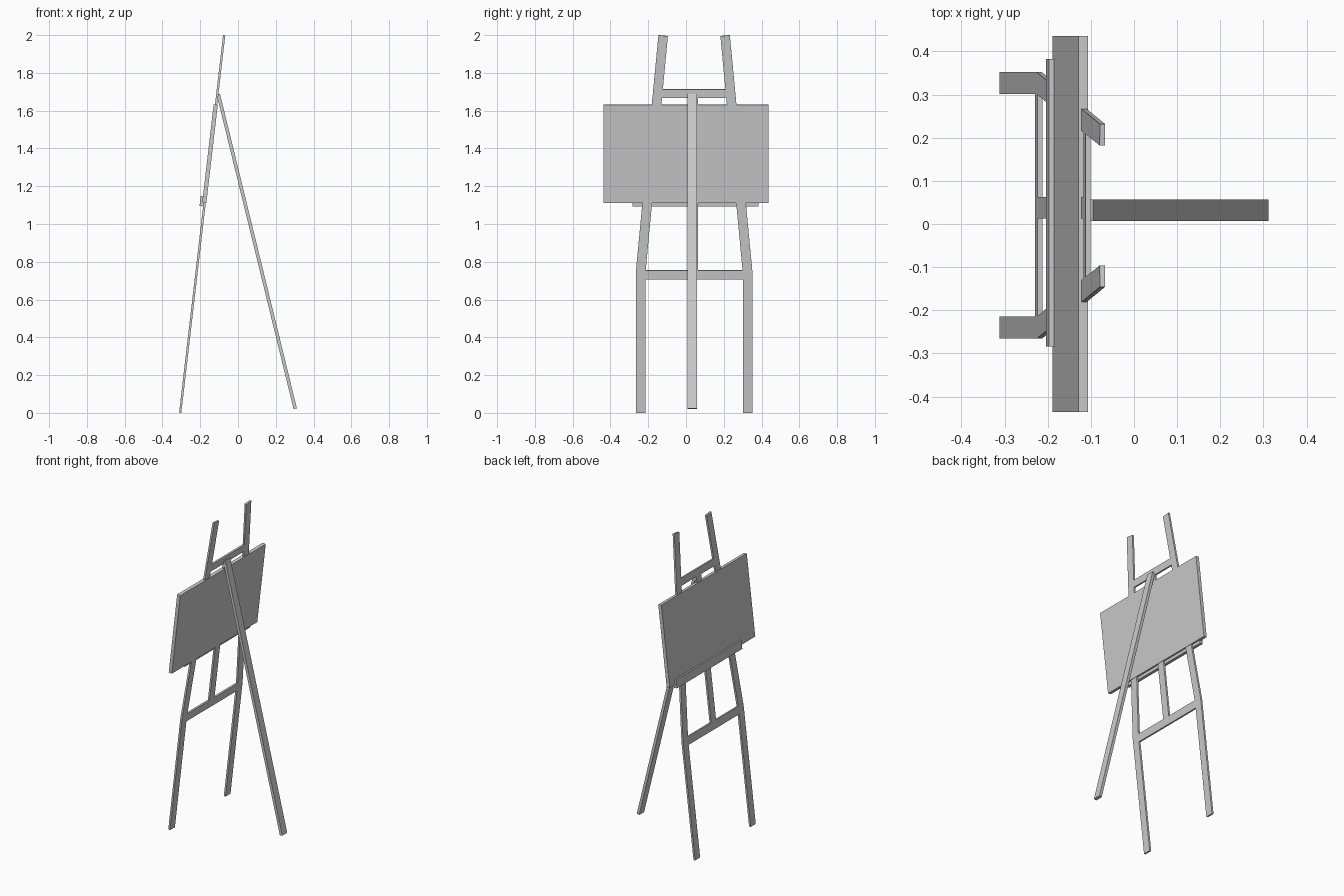
import bpy, bmesh, math
from mathutils import Matrix

if "Cube" in bpy.data.objects:
    bpy.data.objects.remove(bpy.data.objects["Cube"])

LEAN = math.atan(0.1165)      # tilt of the front frame
YC = 0.043                    # centre line of the frame
FRAME = Matrix.Translation((-0.306, 0, 0.0007)) @ Matrix.Rotation(LEAN, 4, 'Y')


def panel(name, profile, thick, matrix, offset=0.0):
    """Extrude a (y, height) outline through the thickness, then place it."""
    bm = bmesh.new()
    face = bm.faces.new([bm.verts.new((offset - thick / 2, y, h)) for y, h in profile])
    ext = bmesh.ops.extrude_face_region(bm, geom=[face])
    moved = [v for v in ext['geom'] if isinstance(v, bmesh.types.BMVert)]
    bmesh.ops.translate(bm, verts=moved, vec=(thick, 0, 0))
    bmesh.ops.recalc_face_normals(bm, faces=bm.faces)
    me = bpy.data.meshes.new(name)
    bm.to_mesh(me)
    bm.free()
    ob = bpy.data.objects.new(name, me)
    ob.matrix_world = matrix
    bpy.context.collection.objects.link(ob)
    return ob


def frame_part(name, profile, thick=0.012, offset=0.0):
    """Part on the leaning frame; heights are given as world z."""
    return panel(name, [(y, z / math.cos(LEAN)) for y, z in profile], thick, FRAME, offset)


def rect(y0, y1, z0, z1):
    return [(y0, z0), (y1, z0), (y1, z1), (y0, z1)]


# bent front legs
for side, s in (("left", -1), ("right", 1)):
    outline = [(0.258, 0), (0.309, 0), (0.309, 0.742), (0.189, 1.999),
               (0.139, 1.994), (0.258, 0.738)]
    frame_part("front_leg_" + side, [(YC + s * y, z) for y, z in outline])

# crossbars, cut to follow the legs
for name, z0, z1, w0, w1 in (("lower_crossbar", 0.705, 0.755, 0.26, 0.26),
                             ("upper_crossbar", 1.668, 1.713, 0.175, 0.171)):
    frame_part(name, [(YC - w0, z0), (YC + w0, z0), (YC + w1, z1), (YC - w1, z1)])

# centre post between the crossbars
frame_part("centre_post", rect(0.013, 0.063, 0.75, 1.67))

# canvas board and the ledge that holds it
frame_part("canvas_board", rect(-0.436, 0.436, 1.111, 1.631), 0.022, -0.002)
frame_part("ledge", rect(-0.284, 0.383, 1.092, 1.145), 0.022, -0.014)

# rear prop leg
prop = math.atan2(0.407, 1.665)
panel("rear_leg", rect(0.007, 0.057, 0, 1.714), 0.018,
      Matrix.Translation((0.303, 0, 0.022)) @ Matrix.Rotation(-prop, 4, 'Y'))
